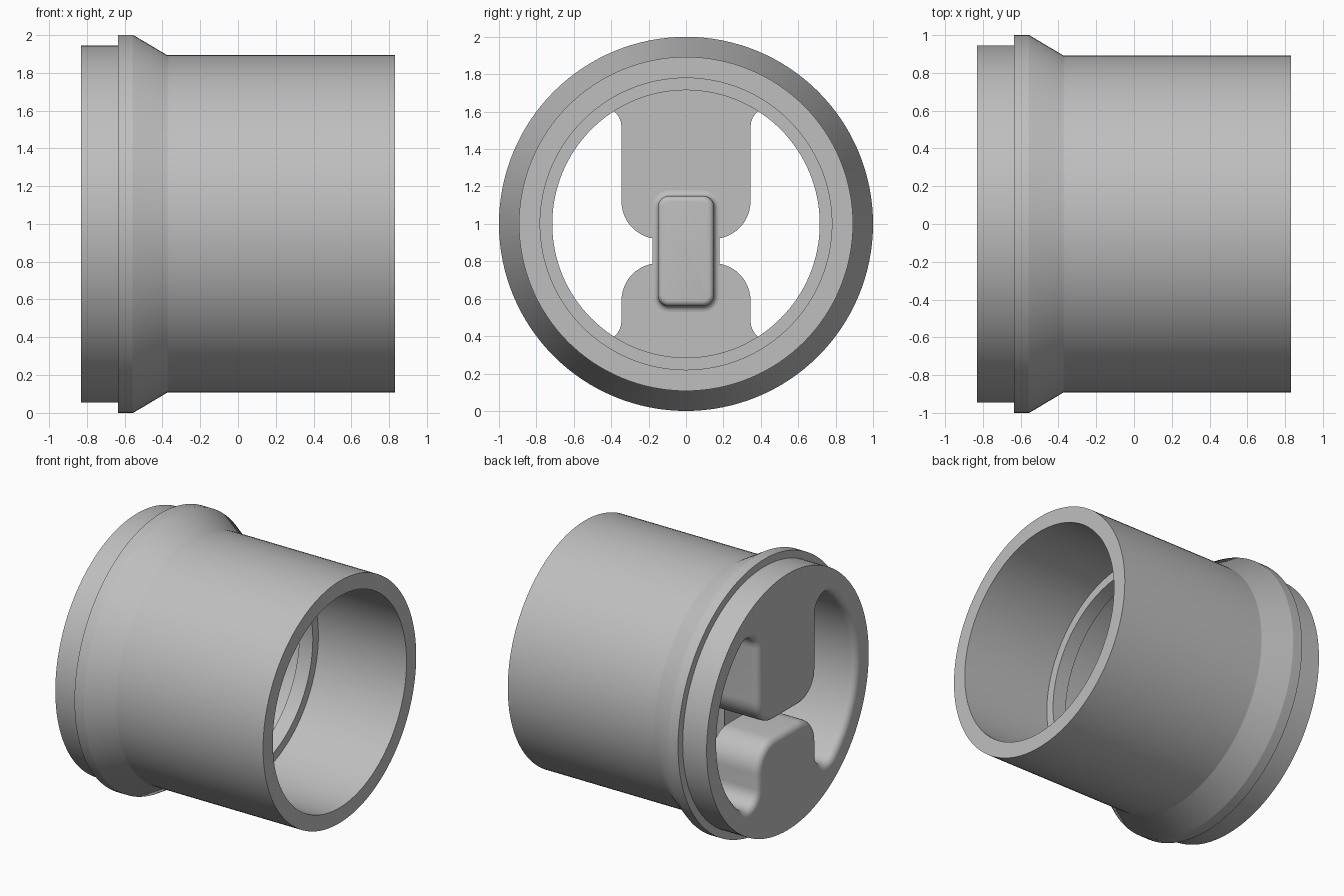
import bpy, bmesh
from math import sin, cos, pi, atan2, sqrt
from mathutils import Vector

cube = bpy.data.objects.get("Cube")
if cube:
    bpy.data.objects.remove(cube)

grey = bpy.data.materials.new("plain_grey")
grey.use_nodes = True
COLOUR = (0.52, 0.52, 0.52, 1)
grey.diffuse_color = COLOUR
grey.node_tree.nodes["Principled BSDF"].inputs["Base Color"].default_value = COLOUR

CENTRE_Z = 1.0
END, TAB_BACK = -0.83, -0.44      # closed end and inner side of the tabs
BORE = 0.80                       # radius of the opening in the closed end


def arc(cy, cz, r, a0, a1, n):
    return [(cy + r * cos(a0 + (a1 - a0) * i / n), cz + r * sin(a0 + (a1 - a0) * i / n))
            for i in range(n + 1)]


def offset(outline, d):
    """Move a counter-clockwise outline outward by d."""
    out = []
    for i, (y, z) in enumerate(outline):
        p, q = outline[i - 1], outline[(i + 1) % len(outline)]
        t = Vector((q[0] - p[0], q[1] - p[1])).normalized()
        out.append((y + t.y * d, z - t.x * d))
    return out


def ring(bm, x, outline):
    return [bm.verts.new((x, y, z + CENTRE_Z)) for y, z in outline]


def skin(bm, rings):
    for a, b in zip(rings, rings[1:]):
        for i in range(len(a)):
            j = (i + 1) % len(a)
            bm.faces.new((a[i], a[j], b[j], b[i]))


def face_along_x(faces, sign):
    for f in faces:
        f.normal_update()
        if f.normal.x * sign < 0:
            f.normal_flip()


def finish(bm, name):
    mesh = bpy.data.meshes.new(name)
    bm.to_mesh(mesh)
    bm.free()
    mesh.materials.append(grey)
    obj = bpy.data.objects.new(name, mesh)
    bpy.context.collection.objects.link(obj)
    bpy.ops.object.select_all(action='DESELECT')
    obj.select_set(True)
    bpy.context.view_layer.objects.active = obj
    bpy.ops.object.shade_smooth_by_angle(angle=0.61)


def circle(r):
    return arc(0, 0, r, 0, 2 * pi, 128)[:-1]


# Sleeve: collar, flange, cone, tube, stepped bore and inner lip
profile = [(END, .945), (-.635, .945), (-.635, 1), (-.56, 1), (-.555, 1),
           (-.375, .893), (-.365, .893), (.83, .893), (.83, .78), (.11, .78),
           (.11, .715), (0, .715), (0, BORE), (TAB_BACK, BORE)]
bm = bmesh.new()
skin(bm, [ring(bm, x, circle(r)) for x, r in profile])
finish(bm, "sleeve")

# Tab outline: flared root, straight side, rounded tip
HALF, FLARE, TIP_R = .345, .11, .2
root_y = HALF + FLARE
root_z = sqrt((BORE - FLARE) ** 2 - root_y ** 2)
theta = atan2(root_z, root_y)


def tab_path(tip):
    half = (arc(root_y, root_z, FLARE, theta, pi, 10)
            + arc(HALF - TIP_R, tip + TIP_R, TIP_R, 0, -pi / 2, 12))
    return half + [(-y, z) for y, z in reversed(half)]


upper = tab_path(-.08)
lower = [(-y, -z) for y, z in tab_path(.21)]
left_arc = arc(0, 0, BORE, pi - theta, pi + theta, 32)[1:-1]
right_arc = arc(0, 0, BORE, -theta, theta, 32)[1:-1]
opening = upper + left_arc + lower + right_arc

# End plate: opening walls with a rounded rim, flat face and tab backs
ROUND = .05
bm = bmesh.new()
rings = [ring(bm, TAB_BACK, opening)]
for i in range(7):
    a = pi / 2 * (1 - i / 6)
    rings.append(ring(bm, END + ROUND - ROUND * cos(a),
                      offset(opening, ROUND - ROUND * sin(a))))
skin(bm, rings)
outer = ring(bm, END, circle(.945))
edges = [bm.edges.new((v, outer[(i + 1) % len(outer)])) for i, v in enumerate(outer)]
rim = rings[-1]
edges += [bm.edges.get((v, rim[(i + 1) % len(rim)])) for i, v in enumerate(rim)]
filled = bmesh.ops.triangle_fill(bm, edges=edges, use_beauty=True)
face_along_x([g for g in filled["geom"] if isinstance(g, bmesh.types.BMFace)], -1)
cap_arc = arc(0, 0, BORE, pi - theta, theta, 24)[1:-1]
for path, s in ((upper, 1), (lower, -1)):
    back = bm.faces.new(ring(bm, TAB_BACK, path + [(s * y, s * z) for y, z in cap_arc]))
    face_along_x([back], 1)
finish(bm, "end_plate")

# Bridge bar joining the two tabs on the inside
W, TOP, BOTTOM, R = .15, .15, -.44, .06
bar = []
for k, (cy, cz) in enumerate(((W - R, TOP - R), (R - W, TOP - R),
                              (R - W, BOTTOM + R), (W - R, BOTTOM + R))):
    bar += arc(cy, cz, R, k * pi / 2, (k + 1) * pi / 2, 6)
BAR_END, SOFT = -.25, .03
bm = bmesh.new()
angles = [pi / 2 * i / 5 for i in range(6)]
rings = [ring(bm, TAB_BACK + SOFT - SOFT * cos(a), offset(bar, SOFT - SOFT * sin(a)))
         for a in angles]
rings += [ring(bm, BAR_END - SOFT + SOFT * sin(a), offset(bar, SOFT * cos(a) - SOFT))
          for a in angles]
skin(bm, rings)
face_along_x([bm.faces.new(rings[-1])], 1)
face_along_x([bm.faces.new(rings[0])], -1)
finish(bm, "bridge_bar")
